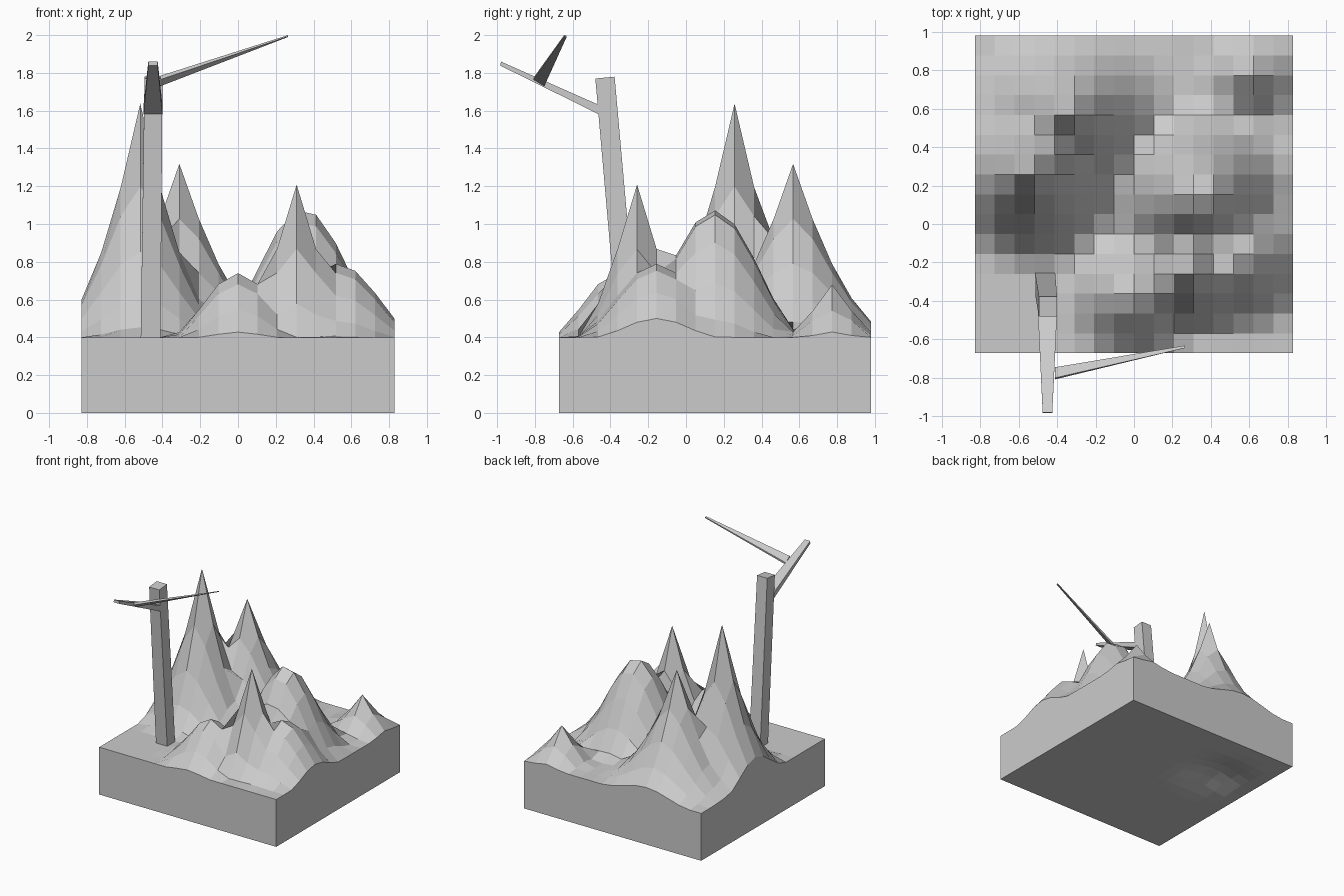
import bpy, math

if "Cube" in bpy.data.objects:
    bpy.data.objects.remove(bpy.data.objects["Cube"])

N = 16
X0, X1, Y0, Y1 = -0.828, 0.828, -0.672, 0.98
BASE = 0.4


def make(name, verts, faces):
    me = bpy.data.meshes.new(name)
    me.from_pydata(verts, [], faces)
    me.update()
    ob = bpy.data.objects.new(name, me)
    bpy.context.collection.objects.link(ob)
    return ob


# Peaks: x, y, height above base, radius, exponent (0 = rounded hill)
PEAKS = [
    (-0.517, 0.257, 1.24, 0.52, 2.0),
    (-0.310, 0.567, 0.92, 0.59, 2.0),
    (0.310, -0.259, 0.81, 0.30, 1.3),
    (0.345, 0.150, 0.68, 0.50, 0),
    (0.000, -0.362, 0.34, 0.38, 0),
    (0.530, -0.156, 0.39, 0.45, 0),
    (0.621, 0.774, 0.28, 0.25, 1.3),
]


def bump(x, y, px, py, h, r, p):
    d = math.hypot(x - px, y - py) / r
    if d >= 1:
        return 0.0
    return h * ((1 - d) ** p if p else math.cos(d * math.pi / 2) ** 2)


def ground(x, y):
    return BASE + max(bump(x, y, *pk) for pk in PEAKS)


def underside(x, y):
    return bump(x, y, -0.45, 0.46, 0.07, 0.40, 0)


# Terrain block: sculpted top grid, nearly flat bottom grid, straight walls
verts, faces = [], []
for height in (ground, underside):
    for j in range(N + 1):
        for i in range(N + 1):
            x = X0 + (X1 - X0) * i / N
            y = Y0 + (Y1 - Y0) * j / N
            verts.append((x, y, height(x, y)))
W = N + 1
B = W * W
for j in range(N):
    for i in range(N):
        a = j * W + i
        q = (a, a + 1, a + W + 1, a + W)
        faces.append(q)
        faces.append(tuple(B + k for k in reversed(q)))
rim = ([i for i in range(N)] + [j * W + N for j in range(N)]
       + [N * W + i for i in range(N, 0, -1)] + [j * W for j in range(N, 0, -1)])
for a, b in zip(rim, rim[1:] + rim[:1]):
    faces.append((B + a, B + b, b, a))
make("mountain_block", verts, faces)


def bar(name, start, end):
    """Four-sided bar lofted between two quads."""
    f = [(3, 2, 1, 0), (4, 5, 6, 7)]
    f += [(k, (k + 1) % 4, (k + 1) % 4 + 4, k + 4) for k in range(4)]
    return make(name, start + end, f)


# Leaning post
bar("post",
    [(-0.515, -0.36, 0.4), (-0.41, -0.36, 0.4), (-0.41, -0.255, 0.4), (-0.515, -0.255, 0.4)],
    [(-0.495, -0.48, 1.77), (-0.40, -0.48, 1.77), (-0.40, -0.378, 1.78), (-0.495, -0.378, 1.78)])

# Tapered arm rising forward from the post
bar("arm",
    [(-0.50, -0.46, 1.58), (-0.40, -0.46, 1.58), (-0.40, -0.46, 1.63), (-0.50, -0.46, 1.63)],
    [(-0.475, -0.982, 1.838), (-0.425, -0.982, 1.838), (-0.425, -0.98, 1.86), (-0.475, -0.98, 1.86)])

# Thin side branch growing off the arm
bar("branch",
    [(-0.41, -0.808, 1.765), (-0.41, -0.75, 1.73), (-0.41, -0.745, 1.75), (-0.41, -0.80, 1.785)],
    [(0.265, -0.645, 1.993), (0.265, -0.632, 1.99), (0.265, -0.632, 1.998), (0.265, -0.645, 2.0)])
